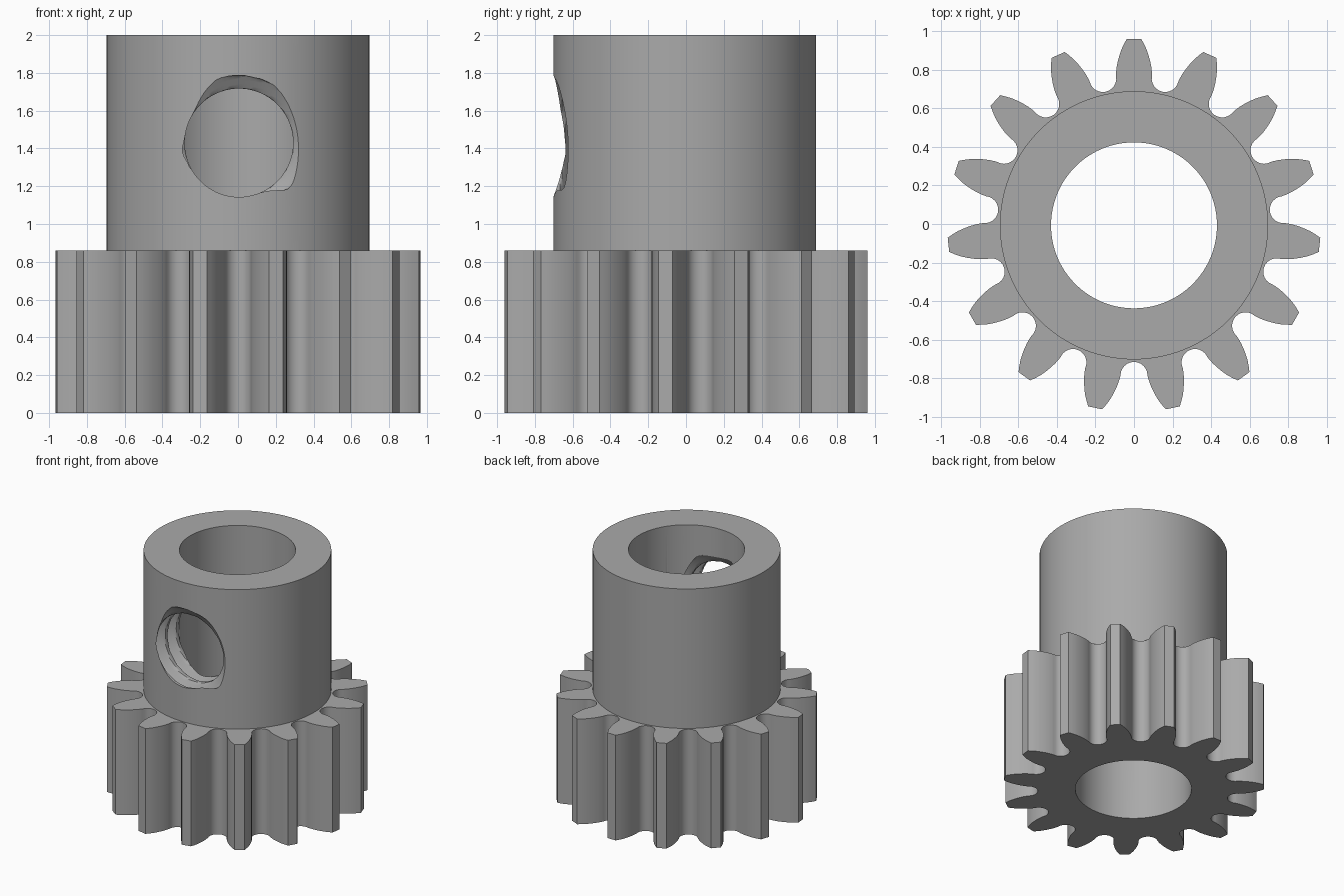
import bpy, bmesh, math

if "Cube" in bpy.data.objects:
    bpy.data.objects.remove(bpy.data.objects["Cube"])

TEETH, SHIFT_Y = 15, -0.007
GEAR_H, TOP = 0.86, 2.0
HUB_R, BORE_R = 0.695, 0.43
HOLE_Z, HOLE_R, PITCH, DEPTH = 1.43, 0.287, 0.14, 0.07

metal = bpy.data.materials.new("steel grey")
metal.diffuse_color = (0.40, 0.40, 0.40, 1)
metal.use_nodes = True
metal.node_tree.nodes["Principled BSDF"].inputs["Base Color"].default_value = metal.diffuse_color


def new_object(name, bm):
    bmesh.ops.recalc_face_normals(bm, faces=bm.faces)
    me = bpy.data.meshes.new(name)
    bm.to_mesh(me)
    bm.free()
    me.materials.append(metal)
    ob = bpy.data.objects.new(name, me)
    bpy.context.collection.objects.link(ob)
    return ob


def bridge(bm, a, b):
    n = len(a)
    for i in range(n):
        j = (i + 1) % n
        bm.faces.new((a[i], a[j], b[j], b[i]))


# One tooth as (angle, radius): half of the flank, then the round root
flank = [(0.0, 0.967), (0.037, 0.967), (0.052, 0.94), (0.066, 0.91),
         (0.076, 0.88), (0.084, 0.85), (0.090, 0.82), (0.093, 0.79)]
half = [(math.atan2(x, y), y if x == 0 else math.hypot(x, y)) for x, y in flank]
step = math.tau / TEETH
for k in range(7):
    t = k / 6 * math.pi / 2
    x, y = 0.07 * math.cos(t), 0.778 - 0.07 * math.sin(t)
    half.append((step / 2 - math.atan2(x, y), math.hypot(x, y)))
tooth = half + [(step - a, r) for a, r in half[-2:0:-1]]
outline = [(math.pi / 2 + i * step + a, r) for i in range(TEETH) for a, r in tooth]

# Gear, hub and bore as one closed body
bm = bmesh.new()


def ring(z, radius=None):
    return [bm.verts.new(((radius or r) * math.cos(a),
                          (radius or r) * math.sin(a) + SHIFT_Y, z)) for a, r in outline]


rings = [ring(0, BORE_R), ring(0), ring(GEAR_H), ring(GEAR_H, HUB_R),
         ring(TOP, HUB_R), ring(TOP, BORE_R)]
for a, b in zip(rings, rings[1:] + rings[:1]):
    bridge(bm, a, b)
pinion = new_object("pinion_gear", bm)

# Threaded set-screw hole cutter, entering from the front
bm = bmesh.new()
SEG, ROWS, Y0, Y1 = 72, 80, -0.85, -0.15
loops = []
for i in range(ROWS + 1):
    y = Y0 + (Y1 - Y0) * i / ROWS
    loop = []
    for j in range(SEG):
        t = j / SEG
        p = (y + 0.695) / PITCH + t - 0.25
        d = abs(p - round(p))
        r = HOLE_R + DEPTH * min(1, max(0, (0.38 - d) / 0.32))
        if i in (0, ROWS):
            r = HOLE_R
        loop.append(bm.verts.new((0.005 + r * math.cos(t * math.tau), y,
                                  HOLE_Z + r * math.sin(t * math.tau))))
    loops.append(loop)
for a, b in zip(loops, loops[1:]):
    bridge(bm, a, b)
bm.faces.new(loops[0])
bm.faces.new(loops[-1])
cutter = new_object("screw_hole_cutter", bm)
cutter.hide_render = True

# Cut the hole through the front wall only
mod = pinion.modifiers.new("screw hole", 'BOOLEAN')
mod.operation, mod.solver, mod.object = 'DIFFERENCE', 'EXACT', cutter
bpy.context.view_layer.objects.active = pinion
pinion.select_set(True)
bpy.ops.object.modifier_apply(modifier=mod.name)
bpy.data.objects.remove(cutter)
bpy.ops.object.shade_smooth_by_angle(angle=math.radians(25))
